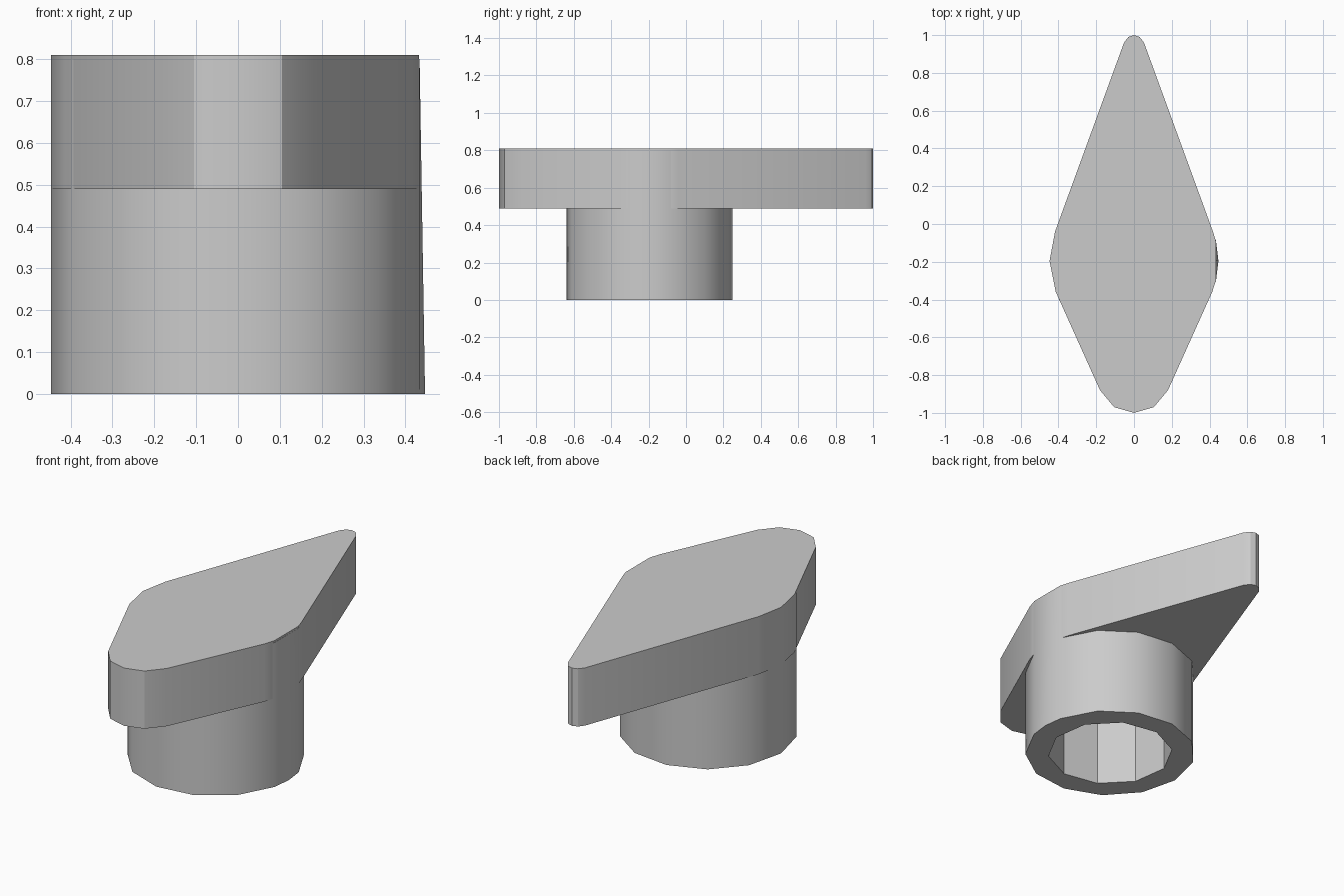
import bpy
import bmesh
from math import cos, sin, tau, radians

cube = bpy.data.objects.get("Cube")
if cube:
    bpy.data.objects.remove(cube, do_unlink=True)

HUB_Y = -0.195      # axis of the round hub
HUB_R = 0.447
SIDES = 13
PLATE_Z, TOP_Z = 0.49, 0.81

grey = bpy.data.materials.new("light_grey")
grey.use_nodes = True
grey.diffuse_color = (0.6, 0.6, 0.6, 1)
grey.node_tree.nodes["Principled BSDF"].inputs["Base Color"].default_value = (0.6, 0.6, 0.6, 1)


def prism(name, lower, upper, z0, z1):
    """Closed solid between two outlines with equal point counts."""
    bm = bmesh.new()
    a = [bm.verts.new((x, y, z0)) for x, y in lower]
    b = [bm.verts.new((x, y, z1)) for x, y in upper]
    bm.faces.new(a)
    bm.faces.new(b)
    n = len(a)
    for i in range(n):
        j = (i + 1) % n
        bm.faces.new((a[i], a[j], b[j], b[i]))
    bmesh.ops.recalc_face_normals(bm, faces=bm.faces)
    mesh = bpy.data.meshes.new(name)
    bm.to_mesh(mesh)
    bm.free()
    mesh.materials.append(grey)
    obj = bpy.data.objects.new(name, mesh)
    bpy.context.collection.objects.link(obj)
    return obj


def ring(radius, sides, phase):
    return [(radius * cos(phase + tau * i / sides),
             HUB_Y + radius * sin(phase + tau * i / sides)) for i in range(sides)]


def activate(obj):
    bpy.ops.object.select_all(action='DESELECT')
    obj.select_set(True)
    bpy.context.view_layer.objects.active = obj


# Pointed lever plate: shared half outline, flat on +x and cornered on -x
tip = [(0, 1), (0.03, 0.99), (0.053, 0.96), (0.418, -0.04)]
tail = [(0.414, -0.36), (0.18, -0.88), (0.105, -0.97)]
right_half = tip + [(0.433, -0.09), (0.433, -0.30)] + tail
left_half = tip[1:] + [(HUB_R, HUB_Y)] + tail
outline = right_half + [(0, -1)] + [(-x, y) for x, y in reversed(left_half)]
plate = prism("lever_plate", outline, outline, PLATE_Z, TOP_Z)

# Round hub, with a slight wedge on its +x side that fades towards the top
base = ring(HUB_R, SIDES, tau / SIDES / 2)
hub = prism("hub", base + [(HUB_R, HUB_Y)], base + [(0.434, HUB_Y)], 0, TOP_Z - 0.01)

# Blind bore in the underside of the hub
bore_ring = ring(0.327, 10, radians(26))
bore = prism("bore_cutter", bore_ring, bore_ring, -0.1, PLATE_Z)
bore.hide_render = True
cut = hub.modifiers.new("bore", 'BOOLEAN')
cut.operation = 'DIFFERENCE'
cut.solver = 'EXACT'
cut.object = bore
activate(hub)
bpy.ops.object.modifier_apply(modifier=cut.name)
bpy.data.objects.remove(bore, do_unlink=True)

# The lever plate is hollowed by the hub only, so its underside closes the bore
for part in (plate, hub):
    activate(part)
    bpy.ops.object.shade_smooth_by_angle(angle=radians(32))
